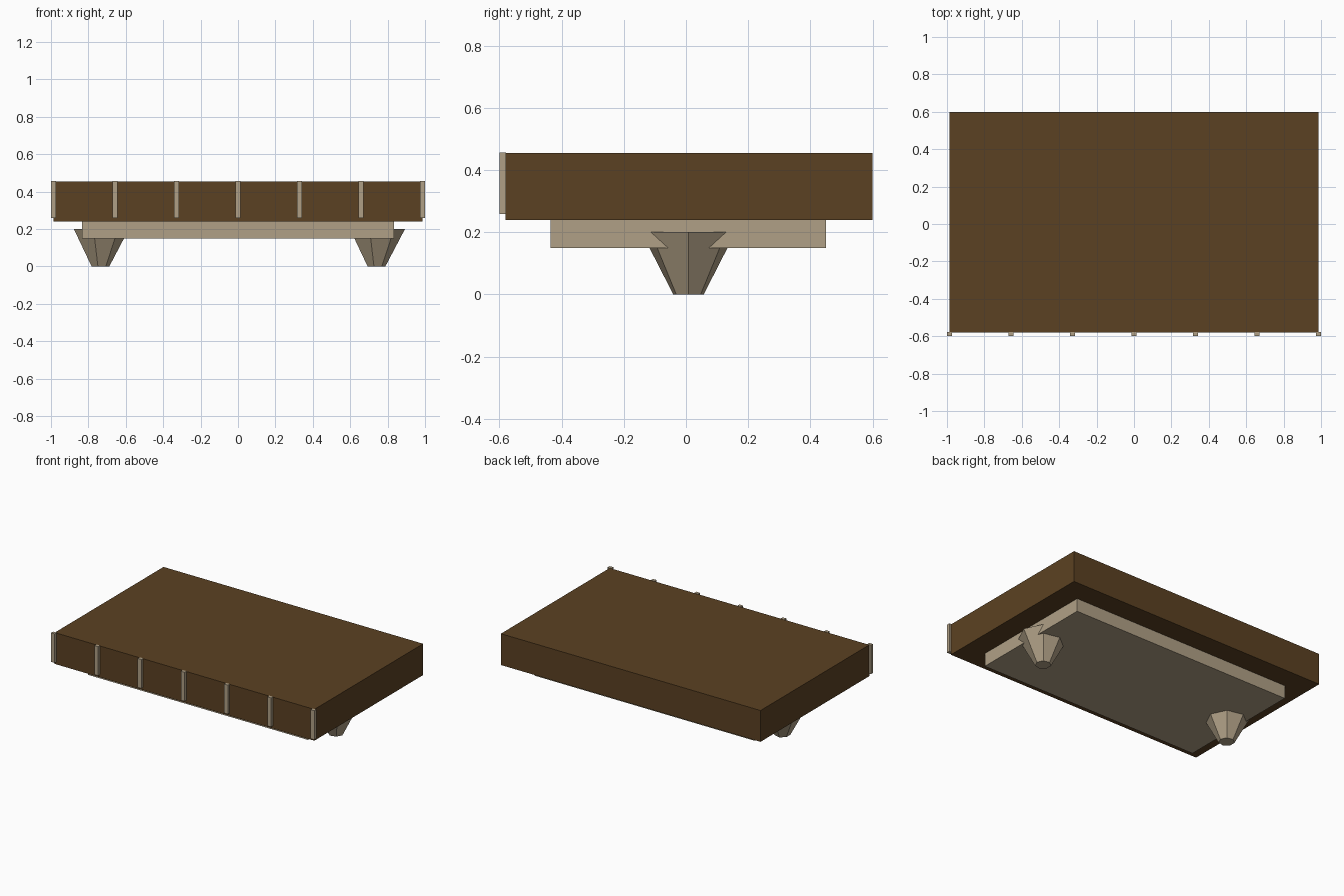
import bpy
import math

cube = bpy.data.objects.get("Cube")
if cube:
    bpy.data.objects.remove(cube, do_unlink=True)


def make_material(name, color):
    mat = bpy.data.materials.new(name)
    mat.use_nodes = True
    mat.diffuse_color = color
    mat.node_tree.nodes["Principled BSDF"].inputs["Base Color"].default_value = color
    return mat


def finish(name, mat):
    obj = bpy.context.object
    obj.name = name
    obj.data.name = name
    obj.data.materials.append(mat)
    return obj


def add_box(name, low, high, mat):
    center = [(a + b) / 2 for a, b in zip(low, high)]
    bpy.ops.mesh.primitive_cube_add(size=1, location=center)
    obj = finish(name, mat)
    obj.scale = [b - a for a, b in zip(low, high)]
    bpy.ops.object.transform_apply(location=False, rotation=False, scale=True)
    return obj


brown = make_material("dark_brown", (0.105, 0.053, 0.016, 1))
tan = make_material("pale_tan", (0.434, 0.352, 0.238, 1))

# Main slab and the smaller plinth beneath it
add_box("slab", (-0.986, -0.58, 0.24), (0.986, 0.6, 0.455), brown)
add_box("plinth", (-0.835, -0.435, 0.15), (0.835, 0.45, 0.24), tan)

# Evenly spaced upright battens on the front edge
count = 7
half_width = 0.014
for i in range(count):
    x = 0.986 * (2 * i / (count - 1) - 1)
    add_box(f"front_batten_{i + 1}", (x - half_width, -0.6, 0.258),
            (x + half_width, -0.578, 0.457), tan)

# Tapered seven-sided feet, each with a corner pointing to +x
for side, x in (("right", -0.738), ("left", 0.738)):
    bpy.ops.mesh.primitive_cone_add(vertices=7, radius1=0.05, radius2=0.155, depth=0.2,
                                    location=(x, 0.008, 0.1))
    foot = finish(f"{side}_foot", tan)
    corner = max(foot.data.vertices, key=lambda v: v.co.z + v.co.x).co
    foot.rotation_euler.z = -math.atan2(corner.y, corner.x)
    bpy.ops.object.transform_apply(location=False, rotation=True, scale=False)
